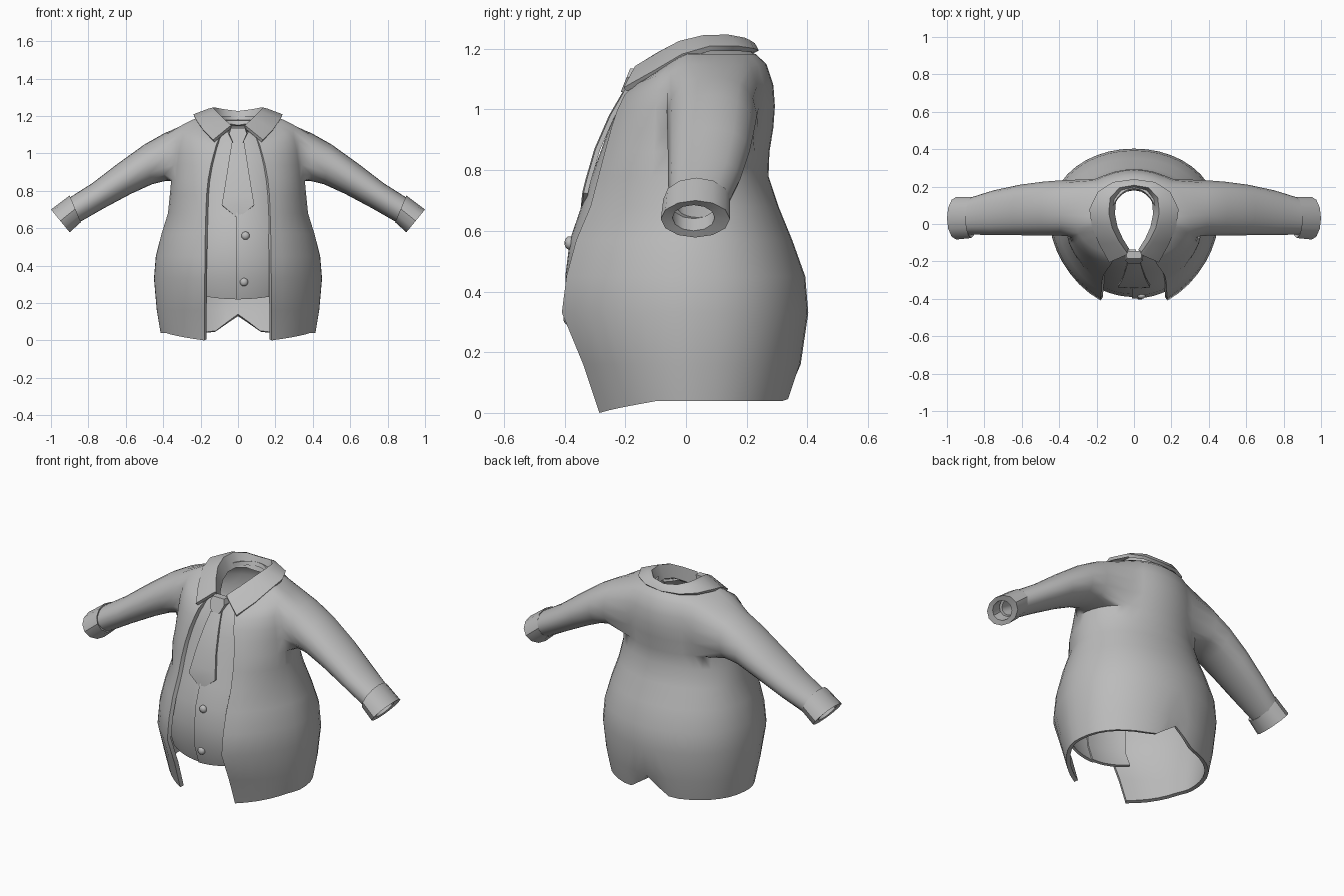
import bpy, bmesh, math
from mathutils import Vector

if "Cube" in bpy.data.objects:
    bpy.data.objects.remove(bpy.data.objects["Cube"])

grey = bpy.data.materials.new("plain_grey")
grey.diffuse_color = (0.5, 0.5, 0.5, 1)
grey.use_nodes = True
grey.node_tree.nodes["Principled BSDF"].inputs["Base Color"].default_value = grey.diffuse_color


def finish(name, bm, mirror=False, thick=0, offset=-1, angle=40):
    mesh = bpy.data.meshes.new(name)
    bm.to_mesh(mesh)
    bm.free()
    ob = bpy.data.objects.new(name, mesh)
    bpy.context.collection.objects.link(ob)
    mesh.materials.append(grey)
    if mirror:
        ob.modifiers.new("mirror", 'MIRROR').merge_threshold = 0.002
    if thick:
        s = ob.modifiers.new("cloth", 'SOLIDIFY')
        s.thickness, s.offset = thick, offset
    bpy.ops.object.select_all(action='DESELECT')
    ob.select_set(True)
    bpy.context.view_layer.objects.active = ob
    bpy.ops.object.convert(target='MESH')
    bpy.ops.object.shade_smooth_by_angle(angle=math.radians(angle))
    return ob


def grid(bm, rows, skip=None):
    """Skin rows of points; skip(r, c) leaves a hole."""
    vs = [[bm.verts.new(p) for p in row] for row in rows]
    for r in range(len(vs) - 1):
        for c in range(len(vs[0]) - 1):
            if not (skip and skip(r, c)):
                bm.faces.new((vs[r][c], vs[r][c + 1], vs[r + 1][c + 1], vs[r + 1][c]))
    return vs


def tube(bm, rings):
    for a, b in zip(rings, rings[1:]):
        n = len(a)
        for i in range(n):
            j = (i + 1) % n
            bm.faces.new((a[i], a[j], b[j], b[i]))


def arm_point(section, phi):
    """Point on a slanted oval: top x,z / bottom x,z / front and back y."""
    tx, tz, bx, bz, y0, y1 = section
    c, s = math.cos(phi) / 2, math.sin(phi) / 2
    return ((tx + bx) / 2 + (tx - bx) * c, (y0 + y1) / 2 + (y1 - y0) * s,
            (tz + bz) / 2 + (tz - bz) * c)


# Coat: z, half width, front depth, back depth, opening edge x, front slope
COAT = [
    (.03, .415, .325, .35, .18, 0), (.16, .435, .38, .378, .178, 0),
    (.33, .45, .455, .403, .178, 0), (.45, .44, .44, .393, .177, 0),
    (.57, .41, .41, .35, .175, 0), (.68, .375, .365, .305, .172, 0),
    (.78, .365, .325, .272, .168, 0), (.86, .355, .30, .275, .16, 0),
    (.94, .35, .27, .288, .145, 0), (1.01, .345, .245, .293, .13, .06),
    (1.08, .335, .215, .288, .115, .15), (1.15, .305, .18, .265, .10, .4),
    (1.182, .24, .15, .23, .085, .6), (1.2, .13, .14, .19, .05, .7)]
N = 18
C0, C1, R0, R1 = 6, 14, 7, 11        # armhole block
rows = []
for r, (z, hw, f, b, e, slope) in enumerate(COAT):
    t0 = math.asin(e / hw)
    row = []
    for c in range(N + 1):
        a = t0 + (math.pi - t0) * c / N
        k = math.cos(a)
        pf, pb = (1.25, .85) if r < 6 else (1, 1)   # tapered front, fuller back
        y = -f * k ** pf if k > 0 else b * (-k) ** pb
        zz = z + slope * min(y, 0)
        if r == 0:                   # slanted front hem and notched back vent
            zz = max(min(.04, .008 * c), .13 - .042 * (N - c))
        row.append((hw * math.sin(a) if c < N else 0, y, zz))
    rows.append(row)
bm = bmesh.new()
vs = grid(bm, rows, lambda r, c: R0 <= r < R1 and C0 <= c < C1)
loop = ([(R0, c) for c in range(C0, C1)] + [(r, C1) for r in range(R0, R1)] +
        [(R1, c) for c in range(C1, C0, -1)] + [(r, C0) for r in range(R1, R0, -1)])
phis = [math.atan2((c - (C0 + C1) / 2) * 2 / (C1 - C0), (r - (R0 + R1) / 2) * 2 / (R1 - R0))
        for r, c in loop]
# Sleeve grown out of the armhole
SLEEVE = [(.39, 1.112, .39, .852, -.065, .237), (.5, 1.048, .46, .835, -.062, .227),
          (.65, .94, .57, .785, -.06, .21), (.78, .84, .72, .705, -.06, .18),
          (.93, .745, .86, .625, -.055, .135)]
rings = [[vs[r][c] for r, c in loop]]
for s in SLEEVE:
    rings.append([bm.verts.new(arm_point(s, p)) for p in phis])
tube(bm, rings)
for v in [v for v in bm.verts if not v.link_faces]:
    bm.verts.remove(v)
# Soften the seam between sleeve and body
soft = [v for ring in rings[:2] for v in ring]
bmesh.ops.smooth_vert(bm, verts=soft, factor=.3, use_axis_x=True, use_axis_y=True, use_axis_z=True)
finish("coat", bm, mirror=True, thick=.022, angle=60)

# Turned-back cuffs
CUFF = [(.905, .755, .85, .645, -.06, .135), (.90, .775, .84, .632, -.075, .145),
        (1.0, .70, .90, .578, -.083, .145), (.98, .685, .913, .60, -.045, .095),
        (.93, .725, .87, .64, -.045, .095)]
bm = bmesh.new()
tube(bm, [[bm.verts.new(arm_point(s, -math.tau * i / 12)) for i in range(12)] for s in CUFF])
bmesh.ops.recalc_face_normals(bm, faces=bm.faces)
finish("cuffs", bm, mirror=True, angle=35)

# Shirt front: two overlapping panels. z, half width, depth
SHIRT = [(.22, .40, .348), (.33, .41, .385), (.45, .40, .39), (.57, .375, .375),
         (.68, .34, .337), (.78, .33, .303), (.86, .32, .274), (.94, .31, .245),
         (1.01, .30, .215), (1.08, .25, .172), (1.115, .15, .15)]


def shirt_panel(name, x0, side, lift):
    bm = bmesh.new()
    rows = []
    for r, (z, hw, f) in enumerate(SHIRT):
        a0, a1 = math.asin(x0 / hw), side * math.asin(min(.215 / hw, .9))
        row = []
        for i in range(9):
            a = a0 + (a1 - a0) * i / 8
            hem = .08 * math.sin(a) ** 2 if r == 0 else 0
            row.append((hw * math.sin(a), -(f + lift) * math.cos(a), z + hem))
        rows.append(row[::side])
    grid(bm, rows)
    finish(name, bm, thick=.015)


shirt_panel("shirt_front_right", -.01, 1, .008)
shirt_panel("shirt_front_left", .01, -1, 0)

# Shirt buttons
for i, (x, y, z) in enumerate([(.04, -.384, .56), (.032, -.388, .312)]):
    bm = bmesh.new()
    bmesh.ops.create_uvsphere(bm, u_segments=12, v_segments=8, radius=.022)
    for v in bm.verts:
        v.co = Vector((v.co.x + x, v.co.y * .75 + y, v.co.z + z))
    finish(f"button_{i + 1}", bm)

# Folded collar, front to back: ridge line and outer line
RIDGE = [(.04, -.155, 1.142), (.085, -.09, 1.182), (.12, -.02, 1.218), (.138, .06, 1.237),
         (.13, .14, 1.238), (.08, .195, 1.228), (0, .21, 1.218)]
OUTER = [(.13, -.2, 1.066), (.185, -.1, 1.122), (.222, -.01, 1.175), (.235, .08, 1.201),
         (.19, .17, 1.201), (.11, .218, 1.195), (0, .232, 1.19)]
fold = [(x * 1.12, y * 1.05, z - .006) for x, y, z in RIDGE]
inner = [(x * .8, y * .9, z - .07) for x, y, z in RIDGE]
bm = bmesh.new()
grid(bm, [OUTER, fold, RIDGE, inner])
finish("collar", bm, mirror=True, thick=.018, offset=0, angle=45)

# Tie blade: z, half width, y
TIE = [(.655, .004, -.345), (.725, .087, -.338), (.77, .079, -.327), (.87, .063, -.298),
       (.98, .046, -.25), (1.075, .03, -.195)]
bm = bmesh.new()
grid(bm, [[(-w, y, z), (0, y - .004, z), (w, y, z)] for z, w, y in TIE])
finish("tie_blade", bm, thick=.015)

# Tie knot: tapered block
bm = bmesh.new()
outline = [(-.03, 1.058), (.03, 1.058), (.052, 1.105), (.042, 1.135), (-.042, 1.135), (-.052, 1.105)]
front = [bm.verts.new((x * .9, -.215 + (z - 1.058) * .4, z)) for x, z in outline]
back = [bm.verts.new((x, -.145, z)) for x, z in outline]
bm.faces.new(front)
bm.faces.new(back[::-1])
tube(bm, [back, front])
bmesh.ops.recalc_face_normals(bm, faces=bm.faces)
finish("tie_knot", bm, angle=30)
